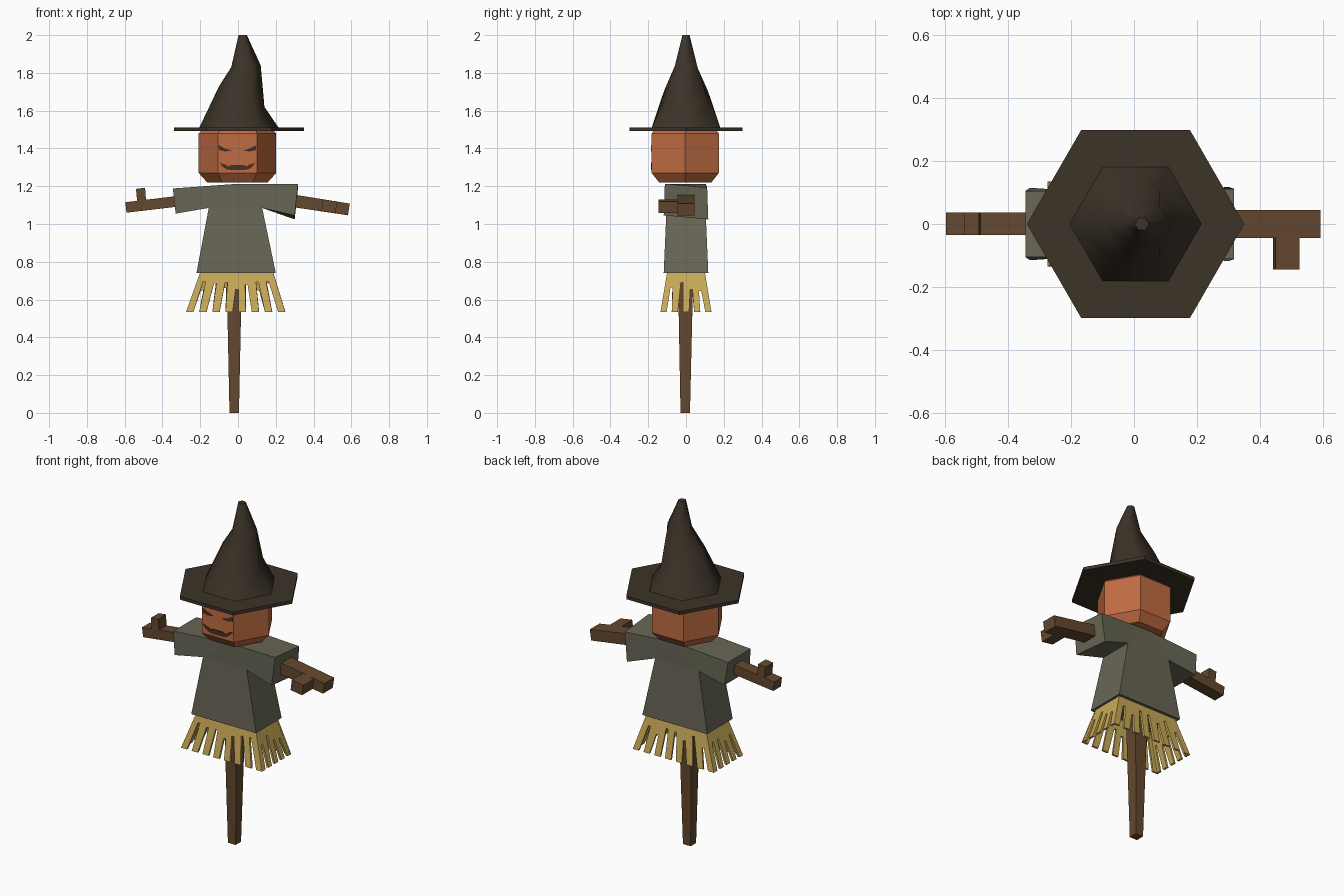
import bpy, bmesh, math, random
from mathutils import Vector

random.seed(4)
cube = bpy.data.objects.get("Cube")
if cube:
    bpy.data.objects.remove(cube)


def material(name, rgb):
    m = bpy.data.materials.new(name)
    m.use_nodes = True
    m.diffuse_color = (*rgb, 1)
    m.node_tree.nodes["Principled BSDF"].inputs["Base Color"].default_value = (*rgb, 1)
    return m


ORANGE = material("pumpkin orange", (0.53, 0.15, 0.055))
GREY = material("shirt grey", (0.138, 0.133, 0.092))
WOOD = material("wood brown", (0.127, 0.066, 0.028))
STRAW = material("straw yellow", (0.58, 0.4, 0.095))
DARK = material("hat dark brown", (0.045, 0.033, 0.021))
INK = material("face dark brown", (0.06, 0.03, 0.018))


def build(name, verts, faces, mat, smooth=False):
    bm = bmesh.new()
    vs = [bm.verts.new(v) for v in verts]
    for f in faces:
        bm.faces.new([vs[i] for i in f])
    bmesh.ops.recalc_face_normals(bm, faces=bm.faces)
    for f in bm.faces:
        f.smooth = smooth
    mesh = bpy.data.meshes.new(name)
    bm.to_mesh(mesh)
    bm.free()
    mesh.materials.append(mat)
    ob = bpy.data.objects.new(name, mesh)
    bpy.context.collection.objects.link(ob)
    return ob


def loft(name, rings, mat, smooth=False):
    """Skin a list of equal-length rings and cap both ends."""
    n = len(rings[0])
    verts = [v for r in rings for v in r]
    faces = [[k * n + i, k * n + (i + 1) % n, (k + 1) * n + (i + 1) % n, (k + 1) * n + i]
             for k in range(len(rings) - 1) for i in range(n)]
    faces += [list(range(n)), list(range(len(verts) - n, len(verts)))]
    return build(name, verts, faces, mat, smooth)


def hexagon(cx, cy, z, rx, ry=None, tilt=0):
    ry = ry or rx
    return [(cx + rx * math.cos(a), cy + ry * math.sin(a), z + tilt * math.cos(a))
            for a in (i * math.pi / 3 for i in range(6))]


def prism(name, outline, y0, y1, mat):
    """Extrude an (x, z) outline from y0 to y1."""
    return loft(name, [[(x, y, z) for x, z in outline] for y in (y0, y1)], mat)


# Hat: flat brim and a bent, slouching cone
loft("hat_brim", [hexagon(0.005, 0, z, 0.345) for z in (1.493, 1.512)], DARK)
cone = loft("hat_cone", [hexagon(0.005, 0, 1.51, 0.21),
                         hexagon(0.02, 0, 1.675, 0.12, 0.135, -0.055),
                         hexagon(0.042, 0, 1.835, 0.078, 0.068, 0.005),
                         hexagon(0.025, 0, 2.0, 0.022)], DARK, True)
for p in cone.data.polygons:
    if len(p.vertices) == 6:
        p.use_smooth = False

# Head with chamfered top and bottom
loft("head", [hexagon(-0.003, -0.004, z, r) for z, r in
              ((1.22, 0.16), (1.27, 0.205), (1.48, 0.205), (1.5, 0.185))], ORANGE)

# Face plates
FACE_Y = -0.1815
for side, label in ((1, "left"), (-1, "right")):
    eye = [(0.1, 1.418), (0.07, 1.402), (0.03, 1.388), (0.065, 1.384), (0.098, 1.391)]
    prism(label + "_eye", [(side * x - 0.003, z) for x, z in eye], FACE_Y - 0.004, FACE_Y + 0.004, INK)
half = [(0.095, 1.325), (0.058, 1.313), (0.048, 1.304), (0.036, 1.312)]
low = [(0.03, 1.285), (0.06, 1.29), (0.078, 1.303)]
mouth = half + [(-x, z) for x, z in half[::-1]] + [(-x, z) for x, z in low[::-1]] + low
prism("mouth", [(x - 0.003, z) for x, z in mouth], FACE_Y - 0.004, FACE_Y + 0.004, INK)

# Shirt: flared body with two short sleeves, as (x, z, half depth)
shirt = [(-0.22, 0.74, 0.118), (0.2, 0.74, 0.118), (0.128, 1.085, 0.103), (0.3, 1.035, 0.118),
         (0.318, 1.203, 0.112), (0, 1.213, 0.105), (-0.345, 1.188, 0.105),
         (-0.33, 1.055, 0.115), (-0.155, 1.085, 0.103)]
n = len(shirt)
verts = [(x, s * d, z - (0.09 * s * d if x > 0.25 else 0)) for s in (-1, 1) for x, z, d in shirt]
panels = [(0, 1, 2, 8), (8, 2, 5), (2, 3, 4, 5), (6, 7, 8, 5)]
faces = panels + [[i + n for i in f] for f in panels]
faces += [(i, (i + 1) % n, (i + 1) % n + n, i + n) for i in range(n)]
build("shirt", verts, faces, GREY)


# Straw fringe: four flared panels with slits
def fringe(name, a, b, c, d, teeth):
    a, b, c, d = map(Vector, (a, b, c, d))  # top start, top end, bottom start, bottom end

    def at(u, v):
        return a.lerp(b, u).lerp(c.lerp(d, u), v)

    outline = [at(0, 0), at(1, 0)]
    step = 1 / (teeth - 0.45)
    for i in reversed(range(teeth)):
        left = i * step
        right = left + 0.55 * step
        outline += [at(right, 1), at(left, 1)]
        if i:
            slit = left - 0.22 * step + random.uniform(-0.08, 0.08) * step
            top = random.uniform(0.2, 0.5)
            outline += [at(slit + 0.12 * step, top), at(slit - 0.12 * step, top)]
    inward = Vector((0, 0, 0.64)) - (a + b + c + d) / 4
    inward.z = 0
    inward = inward.normalized() * 0.012
    loft(name, [outline, [p + inward for p in outline]], STRAW)


top = [(-0.2, -0.1, 0.745), (0.185, -0.1, 0.745), (0.185, 0.1, 0.745), (-0.2, 0.1, 0.745)]
hem = [(-0.275, -0.135, 0.535), (0.25, -0.135, 0.535), (0.25, 0.135, 0.535), (-0.275, 0.135, 0.535)]
for i, label in enumerate(("front", "left", "back", "right")):
    j = (i + 1) % 4
    fringe("straw_" + label, top[i], top[j], hem[i], hem[j], 5 if i % 2 else 8)


# Tapered post
def square(x, y, z, r):
    return [(x + sx * r, y + sy * r, z) for sx, sy in ((-1, -1), (1, -1), (1, 1), (-1, 1))]


loft("post", [square(-0.02, -0.004, 0, 0.025), square(-0.02, -0.002, 0.76, 0.041)], WOOD)

# Arms, each with a short twig
prism("right_arm", [(-0.25, 1.1), (-0.25, 1.157), (-0.597, 1.115), (-0.59, 1.06)], -0.035, 0.036, WOOD)
prism("right_twig", [(-0.532, 1.1), (-0.485, 1.1), (-0.492, 1.192), (-0.54, 1.186)], -0.035, 0.036, WOOD)
prism("left_arm", [(0.22, 1.1), (0.22, 1.168), (0.592, 1.108), (0.582, 1.046)], -0.045, 0.045, WOOD)
prism("left_twig", [(0.442, 1.068), (0.45, 1.13), (0.525, 1.118), (0.516, 1.057)], -0.145, -0.04, WOOD)
